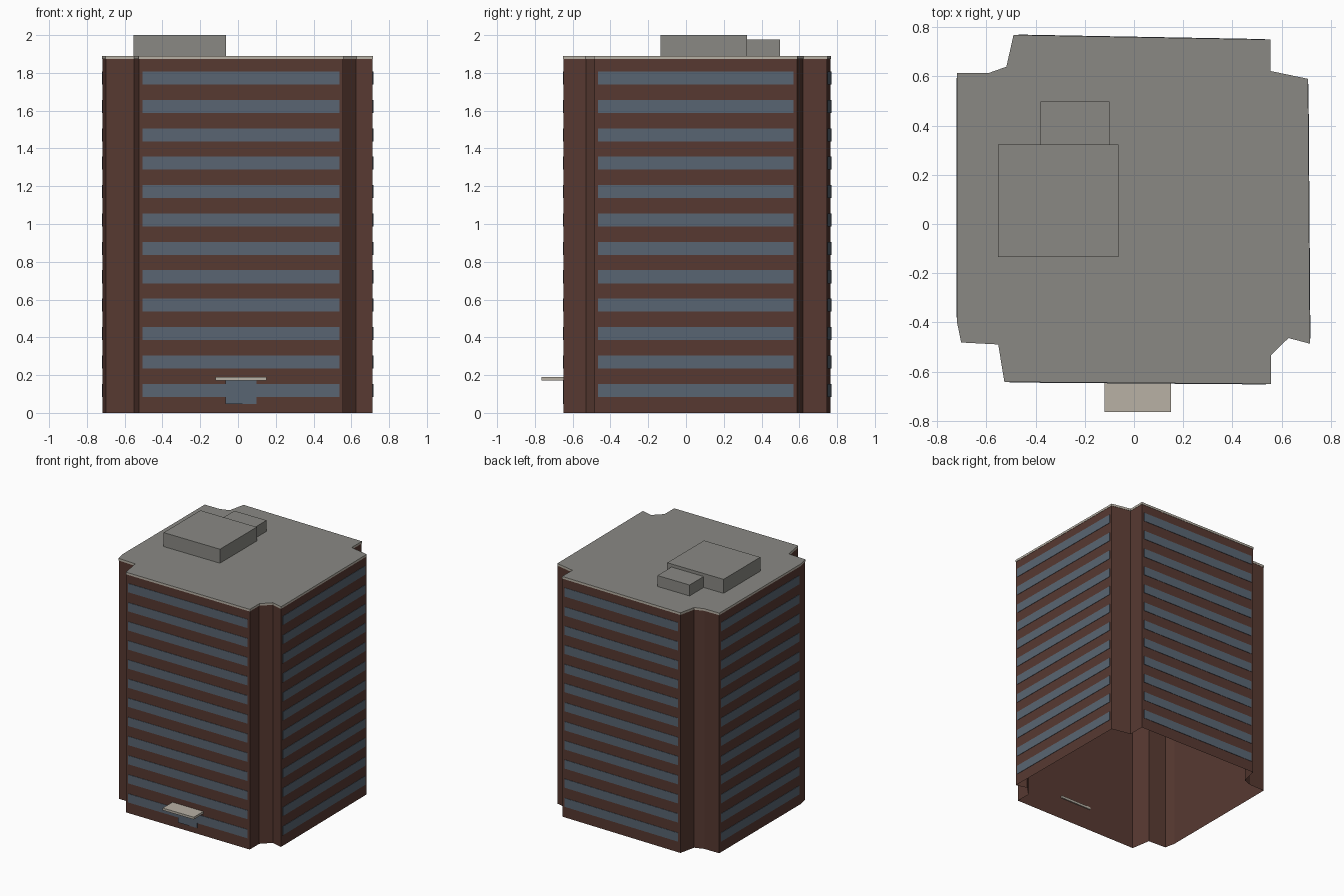
import bpy
import bmesh
from mathutils import Vector

cube = bpy.data.objects.get("Cube")
if cube:
    bpy.data.objects.remove(cube, do_unlink=True)


def material(name, rgb):
    """Flat material from 0-255 display values."""
    linear = [((c / 255 + 0.055) / 1.055) ** 2.4 for c in rgb] + [1]
    m = bpy.data.materials.new(name)
    m.use_nodes = True
    m.diffuse_color = linear
    m.node_tree.nodes["Principled BSDF"].inputs["Base Color"].default_value = linear
    return m


BRICK = material("dark_brick", (87, 57, 49))
GLASS = material("blue_grey_glass", (89, 101, 114))
ROOF = material("roof_grey", (138, 137, 132))
TRIM = material("pale_stone", (184, 177, 165))


def finish(name, bm, *mats):
    mesh = bpy.data.meshes.new(name)
    bm.to_mesh(mesh)
    bm.free()
    for m in mats:
        mesh.materials.append(m)
    obj = bpy.data.objects.new(name, mesh)
    bpy.context.collection.objects.link(obj)
    return obj


def add_prism(bm, outline, z0, z1, bottom=True, top=True):
    """Extrude a counter-clockwise outline; returns the top face if made."""
    low = [bm.verts.new((p[0], p[1], z0)) for p in outline]
    high = [bm.verts.new((p[0], p[1], z1)) for p in outline]
    n = len(outline)
    for i in range(n):
        j = (i + 1) % n
        bm.faces.new((low[i], low[j], high[j], high[i]))
    if bottom:
        bm.faces.new(low[::-1])
    return bm.faces.new(high) if top else None


def box(name, x0, x1, y0, y1, z0, z1, mat):
    bm = bmesh.new()
    add_prism(bm, [(x0, y0), (x1, y0), (x1, y1), (x0, y1)], z0, z1)
    return finish(name, bm, mat)


# Tower footprint with notched corners, counter-clockwise from the front
footprint = [Vector(p) for p in (
    (-0.525, -0.64), (0.556, -0.648), (0.556, -0.53), (0.626, -0.462),
    (0.713, -0.485), (0.705, 0.588), (0.552, 0.62), (0.552, 0.747),
    (-0.488, 0.766), (-0.517, 0.637), (-0.588, 0.612), (-0.717, 0.612),
    (-0.717, -0.398), (-0.70, -0.48), (-0.55, -0.488))]
WALL_TOP, ROOF_TOP = 1.873, 1.89

# Brick walls, open underneath
bm = bmesh.new()
add_prism(bm, footprint, 0, WALL_TOP, bottom=False, top=False)
finish("brick_walls", bm, BRICK)

# Roof slab: pale edge, grey top
bm = bmesh.new()
slab = [p * 1.003 for p in footprint]
add_prism(bm, slab, WALL_TOP, ROOF_TOP).material_index = 1
finish("roof_slab", bm, TRIM, ROOF)

# Ribbon windows: one thin plate per storey on each long wall
STOREYS, FIRST, PITCH, HEIGHT, MARGIN = 12, 0.085, 0.1503, 0.069, 0.019
bm = bmesh.new()
for a, b in zip(footprint, footprint[1:]):
    along = b - a
    if along.length < 0.9:
        continue
    along.normalize()
    out = Vector((along.y, -along.x))
    s, e = a + along * MARGIN, b - along * MARGIN
    plate = [s + out * 0.004, e + out * 0.004, e + out * 0.001, s + out * 0.001]
    for i in range(STOREYS):
        z = FIRST + PITCH * i
        add_prism(bm, plate, z, z + HEIGHT)
finish("ribbon_windows", bm, GLASS)

# Entrance
box("entrance_door", -0.066, 0.098, -0.652, -0.646, 0.048, 0.172, GLASS)
box("entrance_canopy", -0.12, 0.15, -0.764, -0.636, 0.172, 0.19, TRIM)

# Rooftop plant rooms
box("plant_room", -0.553, -0.063, -0.134, 0.323, ROOF_TOP, 2.0, ROOF)
box("plant_room_annex", -0.38, -0.10, 0.323, 0.498, ROOF_TOP, 1.976, ROOF)
